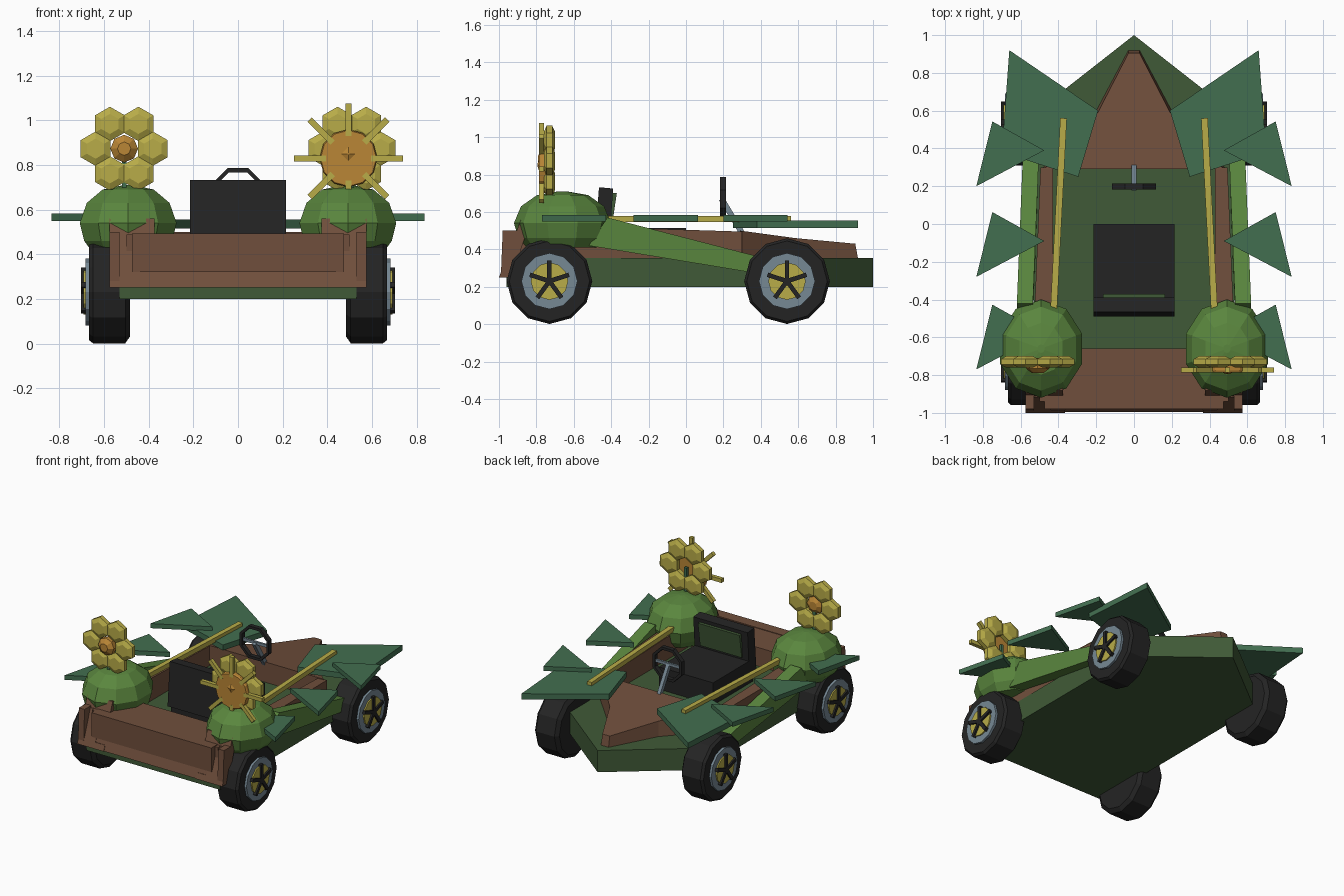
import bpy, bmesh, math
from mathutils import Vector

if "Cube" in bpy.data.objects:
    bpy.data.objects.remove(bpy.data.objects["Cube"])


def material(name, r, g, b):
    m = bpy.data.materials.new(name)
    lin = [((c / 255 + 0.055) / 1.055) ** 2.4 for c in (r, g, b)]
    m.diffuse_color = (*lin, 1)
    m.use_nodes = True
    m.node_tree.nodes["Principled BSDF"].inputs["Base Color"].default_value = m.diffuse_color
    return m


BROWN = material("brown wood", 112, 79, 60)
DARK = material("dark green", 64, 90, 55)
LIGHT = material("light green", 90, 134, 62)
TEAL = material("leaf green", 66, 110, 80)
YELLOW = material("yellow", 184, 172, 72)
ORANGE = material("orange", 186, 134, 54)
BLACK = material("black", 36, 36, 36)
GREY = material("blue grey", 118, 136, 148)


def loft(name, loops, mat, closed=False):
    """Skin equal-length point loops, capping the ends unless closed."""
    bm = bmesh.new()
    vs = [[bm.verts.new(p) for p in l] for l in loops]
    n = len(vs[0])
    for k in range(len(vs) if closed else len(vs) - 1):
        a, b = vs[k], vs[(k + 1) % len(vs)]
        for i in range(n):
            j = (i + 1) % n
            bm.faces.new((a[i], a[j], b[j], b[i]))
    if not closed:
        bm.faces.new(vs[0])
        bm.faces.new(vs[-1])
    bmesh.ops.recalc_face_normals(bm, faces=bm.faces)
    me = bpy.data.meshes.new(name)
    bm.to_mesh(me)
    bm.free()
    me.materials.append(mat)
    ob = bpy.data.objects.new(name, me)
    bpy.context.collection.objects.link(ob)
    return ob


def put(axis, t, u, v):
    """Place 2D point (u, v) in the plane at t along the axis."""
    return {'x': (t, u, v), 'y': (u, t, v), 'z': (u, v, t)}[axis]


def prism(name, pts, axis, a, b, mat):
    return loft(name, [[put(axis, t, u, v) for u, v in pts] for t in (a, b)], mat)


def box(name, x0, x1, y0, y1, z0, z1, mat):
    return prism(name, [(x0, y0), (x1, y0), (x1, y1), (x0, y1)], 'z', z0, z1, mat)


def lathe(name, axis, c, profile, n, mat, phase=0.0, squash=1.0, closed=False):
    """Rings of (position along axis, radius) around the 2D centre c."""
    loops = []
    for t, r in profile:
        ang = [phase + math.tau * i / n for i in range(n)]
        loops.append([put(axis, t, c[0] + r * math.cos(q),
                          c[1] + r * squash * math.sin(q)) for q in ang])
    return loft(name, loops, mat, closed)


def bar(name, p, q, w, h, mat):
    """Straight rectangular bar between two points."""
    p, q = Vector(p), Vector(q)
    d = (q - p).normalized()
    ref = Vector((0, 0, 1)) if abs(d.z) < 0.9 else Vector((0, 1, 0))
    s = d.cross(ref).normalized() * w / 2
    u = s.cross(d).normalized() * h / 2
    return loft(name, [[e + s + u, e - s + u, e - s - u, e + s - u] for e in (p, q)], mat)


# Hull with pointed nose; its top is the floor
prism("hull", [(0, 1), (0.53, 0.585), (0.53, -0.96), (-0.53, -0.96), (-0.53, 0.585)],
      'z', 0.2, 0.355, DARK)

# Sloping hood
hood = [(0.03, 0.92, 0.43), (0.2, 0.6, 0.46), (0.49, 0.29, 0.5)]
hood += [(-x, y, z) for x, y, z in reversed(hood)]
loft("hood", [[(x, y, 0.35) for x, y, z in hood],
              [(x * 0.97, y - 0.015 * (y > 0.5), z) for x, y, z in hood]], BROWN)

# Rear deck and rear wall
box("rear_deck", -0.5, 0.5, -0.94, -0.66, 0.35, 0.488, BROWN)
box("rear_block", -0.475, 0.475, -0.98, -0.9, 0.32, 0.492, BROWN)
prism("rear_wall", [(-0.995, 0.25), (-0.95, 0.25), (-0.86, 0.488), (-0.915, 0.488)],
      'x', -0.57, 0.57, BROWN)

# Seat
box("seat_cushion", -0.215, 0.215, -0.45, 0, 0.35, 0.515, BLACK)
prism("seat_back", [(-0.49, 0.42), (-0.41, 0.42), (-0.39, 0.725), (-0.465, 0.732)],
      'x', -0.215, 0.215, BLACK)
prism("seat_pad", [(-0.41, 0.53), (-0.395, 0.53), (-0.37, 0.7), (-0.395, 0.7)],
      'x', -0.165, 0.165, DARK)

# Steering wheel and column
lathe("steering_wheel", 'y', (0, 0.67),
      [(0.183, 0.105), (0.183, 0.125), (0.215, 0.125), (0.215, 0.105)],
      8, BLACK, math.pi / 8, closed=True)
bar("steering_spoke", (-0.11, 0.2, 0.67), (0.11, 0.2, 0.67), 0.015, 0.02, GREY)
bar("steering_column", (0, 0.19, 0.67), (0, 0.31, 0.47), 0.025, 0.03, GREY)

for s, side in ((-1, "left"), (1, "right")):
    # Body sides and slanted fender beam
    loft("side_wall_" + side,
         [[(s * x, y, z) for x, z in ((i, 0.35), (o, 0.35), (o, t), (i, t))]
          for y, i, o, t in ((0.3, 0.43, 0.495, 0.495), (-0.66, 0.43, 0.535, 0.525))], BROWN)
    loft("fender_beam_" + side,
         [[(s * a, -0.52, 0.42), (s * b, -0.52, 0.42), (s * b, -0.42, 0.57), (s * a, -0.42, 0.57)]
          if k == 0 else
          [(s * a, 0.45, 0.26), (s * b, 0.45, 0.26), (s * b, 0.45, 0.345), (s * a, 0.45, 0.345)]
          for k, a, b in ((0, 0.535, 0.62), (1, 0.5, 0.585))], LIGHT)

    # Jagged rear corner bracket, leaning forward
    outline = [(0.365, 0.25), (0.575, 0.25), (0.575, 0.56), (0.535, 0.53), (0.5, 0.545),
               (0.46, 0.53), (0.445, 0.56), (0.375, 0.56), (0.375, 0.49), (0.44, 0.47),
               (0.44, 0.29), (0.365, 0.29)]
    loft("rear_bracket_" + side,
         [[(s * x, y + (z - 0.25) * 0.38, z) for x, z in outline] for y in (-1, -0.965)], BROWN)
    prism("bracket_wing_" + side, [(-0.99, 0.25), (-0.93, 0.25), (-0.85, 0.5), (-0.98, 0.5)],
          'x', s * 0.53, s * 0.575, BROWN)

    # Wheels
    for y, end in ((-0.73, "rear"), (0.54, "nose")):
        tag = end + "_" + side
        c = (y, 0.23)
        lathe("tire_" + tag, 'x', c, [(s * 0.485, 0.2), (s * 0.505, 0.229),
              (s * 0.65, 0.229), (s * 0.667, 0.215)], 12, BLACK)
        lathe("rim_" + tag, 'x', c, [(s * 0.66, 0.15), (s * 0.683, 0.15)], 12, GREY)
        lathe("hubcap_" + tag, 'x', c, [(s * 0.67, 0.1), (s * 0.692, 0.1)], 12, YELLOW)
        for i in range(5):
            q = math.pi / 2 + math.tau * i / 5
            bar("spoke_%s_%d" % (tag, i), (s * 0.692, *c),
                (s * 0.692, y + 0.11 * math.cos(q), 0.23 + 0.11 * math.sin(q)),
                0.024, 0.024, BLACK)

    # Leaves and their long stem
    big = [(0.66, 0.92), (0.19, 0.6), (0.295, 0.25), (0.7, 0.38)]
    prism("big_leaf_" + side, [(s * x, y) for x, y in big], 'z', 0.515, 0.555, TEAL)
    for i, y in enumerate((0.39, -0.09, -0.58)):
        tri = [(s * 0.475, y), (s * 0.75, y + 0.153), (s * 0.835, y - 0.19)]
        prism("side_leaf_%s_%d" % (side, i), tri, 'z', 0.55, 0.583, TEAL)
    bar("leaf_stem_" + side, (s * 0.373, 0.56, 0.562), (s * 0.425, -0.45, 0.562),
        0.035, 0.034, YELLOW)

    # Leafy bush
    lathe("bush_" + side, 'z', (s * 0.492, -0.66),
          [(0.41, 0.17), (0.46, 0.207), (0.54, 0.228), (0.63, 0.195), (0.69, 0.12),
           (0.71, 0.02)], 10, LIGHT, math.pi / 10, 1.14)

    # Flower petals and stalk
    fx, fz = s * 0.51, 0.873
    bar("flower_stalk_" + side, (fx, -0.73, 0.66), (fx, -0.73, 0.87), 0.02, 0.02, TEAL)
    for i in range(6):
        q = math.tau * i / 6
        lathe("petal_%s_%d" % (side, i), 'y',
              (fx + 0.128 * math.cos(q), fz + 0.128 * math.sin(q)),
              [(-0.76, 0.045), (-0.745, 0.077), (-0.715, 0.077), (-0.7, 0.045)],
              6, YELLOW, math.pi / 6)

# Small bud centre of the left flower
lathe("small_flower_centre", 'y', (-0.51, 0.873),
      [(-0.79, 0.03), (-0.765, 0.062), (-0.73, 0.062), (-0.71, 0.03)], 8, ORANGE)

# Large centre and rays of the right flower
lathe("large_flower_centre", 'y', (0.495, 0.83),
      [(-0.785, 0.125), (-0.775, 0.13), (-0.75, 0.13)], 12, ORANGE)
lathe("flower_button", 'y', (0.495, 0.85), [(-0.795, 0.004), (-0.784, 0.035)], 4, ORANGE)
for i in range(8):
    q = math.tau * i / 8
    d = Vector((math.cos(q), 0, math.sin(q)))
    o = Vector((0.495, -0.772, 0.83))
    bar("flower_ray_%d" % i, o + d * 0.1, o + d * 0.245, 0.027, 0.027, YELLOW)
